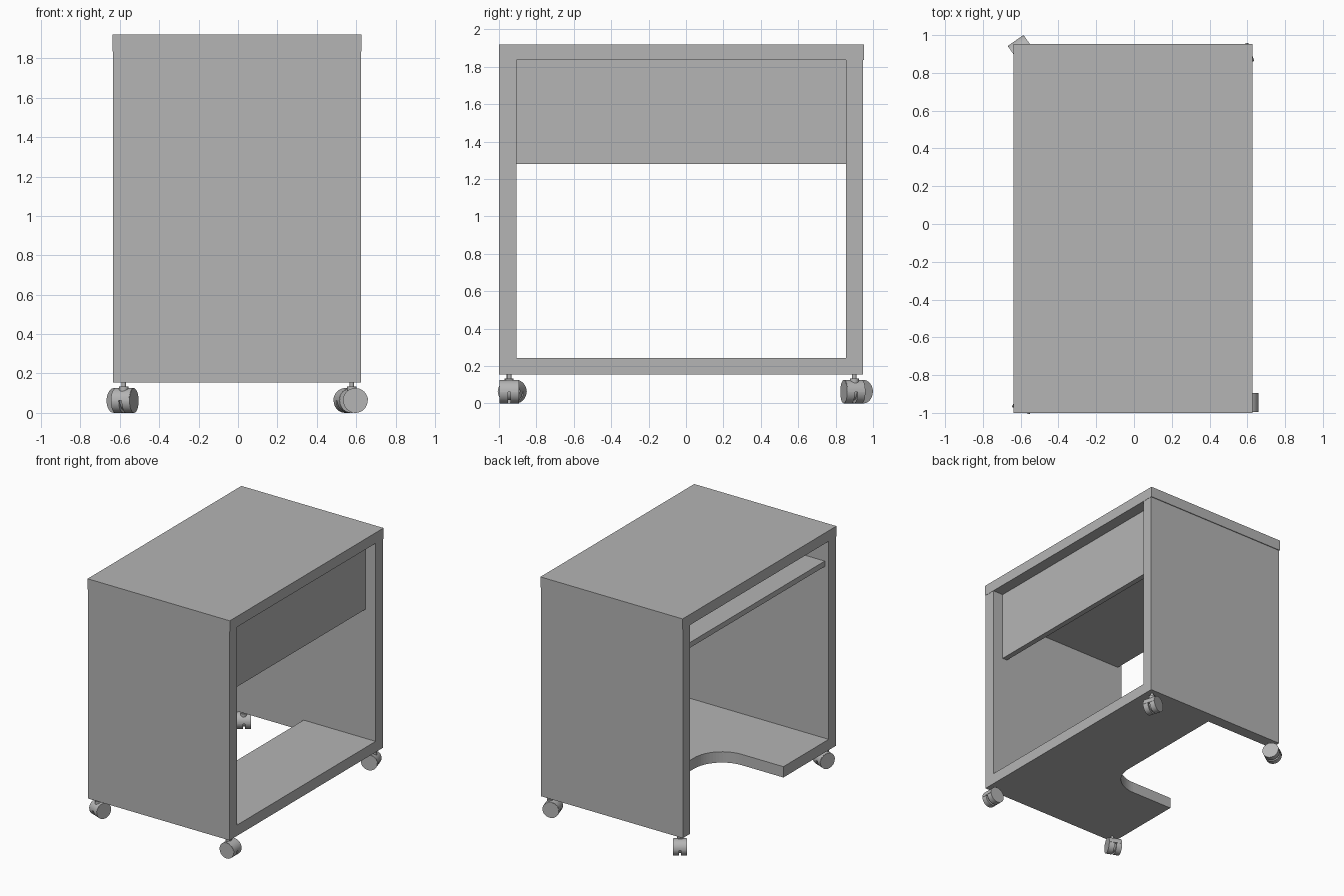
import bpy, bmesh, math
from mathutils import Vector, Matrix

if "Cube" in bpy.data.objects:
    bpy.data.objects.remove(bpy.data.objects["Cube"])

grey = bpy.data.materials.new("plain_grey")
grey.diffuse_color = (0.46, 0.46, 0.46, 1)
grey.use_nodes = True
grey.node_tree.nodes["Principled BSDF"].inputs["Base Color"].default_value = grey.diffuse_color


def finish(name, bm, matrix=Matrix(), smooth=False):
    bmesh.ops.recalc_face_normals(bm, faces=bm.faces)
    mesh = bpy.data.meshes.new(name)
    bm.to_mesh(mesh)
    bm.free()
    mesh.materials.append(grey)
    obj = bpy.data.objects.new(name, mesh)
    obj.matrix_world = matrix
    bpy.context.collection.objects.link(obj)
    if smooth:
        bpy.ops.object.select_all(action='DESELECT')
        obj.select_set(True)
        bpy.context.view_layer.objects.active = obj
        bpy.ops.object.shade_smooth_by_angle(angle=math.radians(35))
    return obj


def prism(name, outline, z0, z1, matrix=Matrix(), smooth=False):
    """Extrude a flat outline from z0 to z1."""
    bm = bmesh.new()
    face = bm.faces.new([bm.verts.new((x, y, z0)) for x, y in outline])
    top = bmesh.ops.extrude_face_region(bm, geom=[face])
    moved = [v for v in top["geom"] if isinstance(v, bmesh.types.BMVert)]
    bmesh.ops.translate(bm, verts=moved, vec=(0, 0, z1 - z0))
    return finish(name, bm, matrix, smooth)


def board(name, x0, x1, y0, y1, z0, z1):
    return prism(name, [(x0, y0), (x1, y0), (x1, y1), (x0, y1)], z0, z1)


def arc(cx, cy, r, a0, a1, n):
    return [(cx + r * math.cos(math.radians(a0 + (a1 - a0) * i / n)),
             cy + r * math.sin(math.radians(a0 + (a1 - a0) * i / n)))
            for i in range(n + 1)]


def disc(r, n=32):
    return arc(0, 0, r, 0, 360, n)[:-1]


# Desk carcass
X0, X1 = -0.635, 0.625
Y0, Y1 = -0.905, 0.855          # inner faces of the two end panels
Z0, Z1 = 0.155, 1.835           # underside of carcass, underside of top
board("desk_top", X0 - 0.002, X1 + 0.002, -1.0, 0.953, Z1, 1.92)
board("front_end_panel", X0, X1, -1.0, Y0, Z0, Z1)
board("back_end_panel", X0, X1, Y1, 0.947, Z0, Z1)
board("modesty_panel", 0.492, 0.535, Y0, Y1, 1.28, Z1)
board("keyboard_shelf", -0.60, 0.492, Y0, Y1, 1.622, 1.665)

# Bottom shelf with a rounded notch for the legs
EX, EY, R = -0.015, -0.33, 0.25
notch = arc(EX - R, EY + R, R, 0, -90, 16)
prism("bottom_shelf", [(X0, Y0), (X1, Y0), (X1, Y1), (EX, Y1)] + notch + [(X0, EY)],
      Z0, 0.242)


# Swivel casters: stem position, wheel centre, axle angle
def caster(label, stem, wheel, angle):
    axle = (Matrix.Translation((wheel[0], wheel[1], 0.062))
            @ Matrix.Rotation(math.radians(angle), 4, 'Z')
            @ Matrix(((0, 0, 1, 0), (1, 0, 0, 0), (0, 1, 0, 0), (0, 0, 0, 1))))
    for side, s in (("inner", -1), ("outer", 1)):
        a, b = sorted((s * 0.008, s * 0.051))
        prism(f"{label}_{side}_wheel", disc(0.062), a, b, axle, True)
    prism(f"{label}_hood", arc(0, 0, 0.064, 0, 180, 16), -0.049, 0.049, axle, True)
    prism(f"{label}_hub", disc(0.045), -0.009, 0.009, axle, True)
    at = Matrix.Translation((stem[0], stem[1], 0))
    prism(f"{label}_collar", disc(0.024, 20), 0.10, 0.134, at, True)
    prism(f"{label}_stem", disc(0.012, 16), 0.12, 0.158, at, True)


caster("front_left_caster", (-0.58, -0.947), (-0.575, -0.929), -22)
caster("front_right_caster", (0.578, -0.945), (0.596, -0.945), 90)
caster("back_left_caster", (-0.58, 0.90), (-0.590, 0.919), 35)
caster("back_right_caster", (0.578, 0.90), (0.560, 0.892), 107.5)
